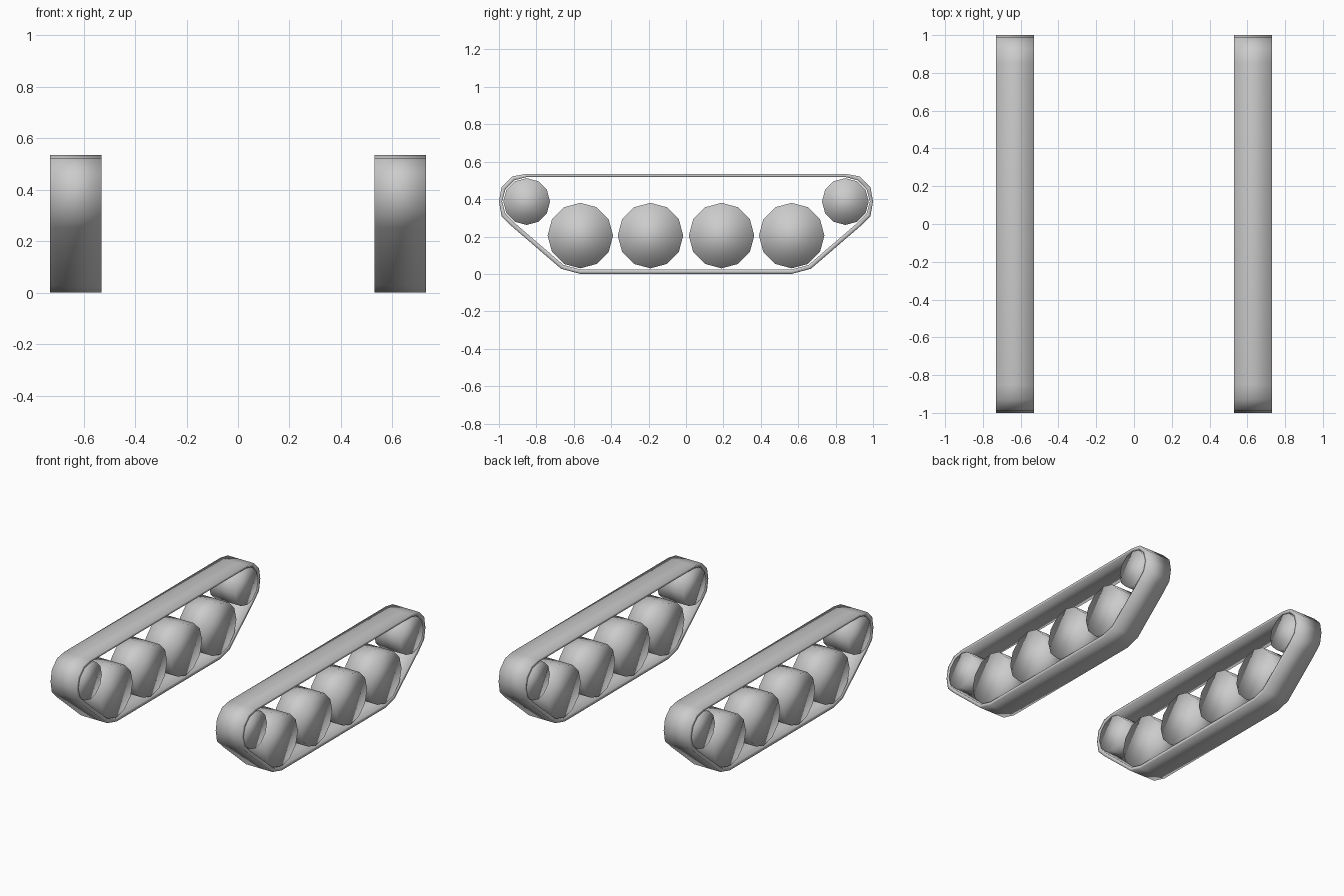
import bpy, bmesh
from math import cos, sin, pi
from mathutils.geometry import convex_hull_2d

if "Cube" in bpy.data.objects:
    bpy.data.objects.remove(bpy.data.objects["Cube"])

SIDES = 12
X_IN, X_OUT = 0.53, 0.73
ROAD_Y = (-0.565, -0.19, 0.19, 0.565)
ROAD_Z, ROAD_R = 0.205, 0.175
END_Y, END_Z, END_R = 0.852, 0.387, 0.125


def ring(y, z, r):
    return [(y + r * cos(2 * pi * i / SIDES), z + r * sin(2 * pi * i / SIDES))
            for i in range(SIDES)]


def finish(name, bm):
    """Make a smooth-shaded object mirrored to the other side."""
    bmesh.ops.recalc_face_normals(bm, faces=bm.faces)
    for f in bm.faces:
        f.smooth = True
    me = bpy.data.meshes.new(name)
    bm.to_mesh(me)
    bm.free()
    ob = bpy.data.objects.new(name, me)
    bpy.context.collection.objects.link(ob)
    mod = ob.modifiers.new("mirror", 'MIRROR')
    mod.use_axis[0] = True
    mod.use_clip = False
    mod.use_mirror_merge = False


def wheel(name, y, z, r):
    bm = bmesh.new()
    loops = [[bm.verts.new((x, *p)) for p in ring(y, z, r)] for x in (X_IN, X_OUT)]
    for loop in loops:
        bm.faces.new(loop)
    for i in range(SIDES):
        j = (i + 1) % SIDES
        bm.faces.new((loops[0][i], loops[0][j], loops[1][j], loops[1][i]))
    finish(name, bm)


def belt_points(gap):
    """All corner points a belt may pass, pushed out from the wheels by gap."""
    pts = []
    for s in (-1, 1):
        pts += ring(s * END_Y, END_Z, END_R + gap)
        pts += ring(s * ROAD_Y[-1], ROAD_Z, ROAD_R + gap)
    return pts


# road wheels and raised end wheels
for k, y in enumerate(ROAD_Y):
    wheel(f"road_wheel_{k + 1}", y, ROAD_Z, ROAD_R)
wheel("front_end_wheel", -END_Y, END_Z, END_R)
wheel("rear_end_wheel", END_Y, END_Z, END_R)

# track belt: hull around the wheels, with thickness
outer, inner = belt_points(0.023 + 0.007), belt_points(0.006)
outer = [(max(-1, min(1, y)), min(z, 0.535)) for y, z in belt_points(0.03)]
order = convex_hull_2d(outer)
bm = bmesh.new()
sections = []
for i in order:
    sections.append([bm.verts.new((x, *p)) for x, p in (
        (X_IN, outer[i]), (X_OUT, outer[i]), (X_OUT, inner[i]), (X_IN, inner[i]))])
for a, b in zip(sections, sections[1:] + sections[:1]):
    for k in range(4):
        m = (k + 1) % 4
        bm.faces.new((a[k], b[k], b[m], a[m]))
finish("track_belt", bm)
